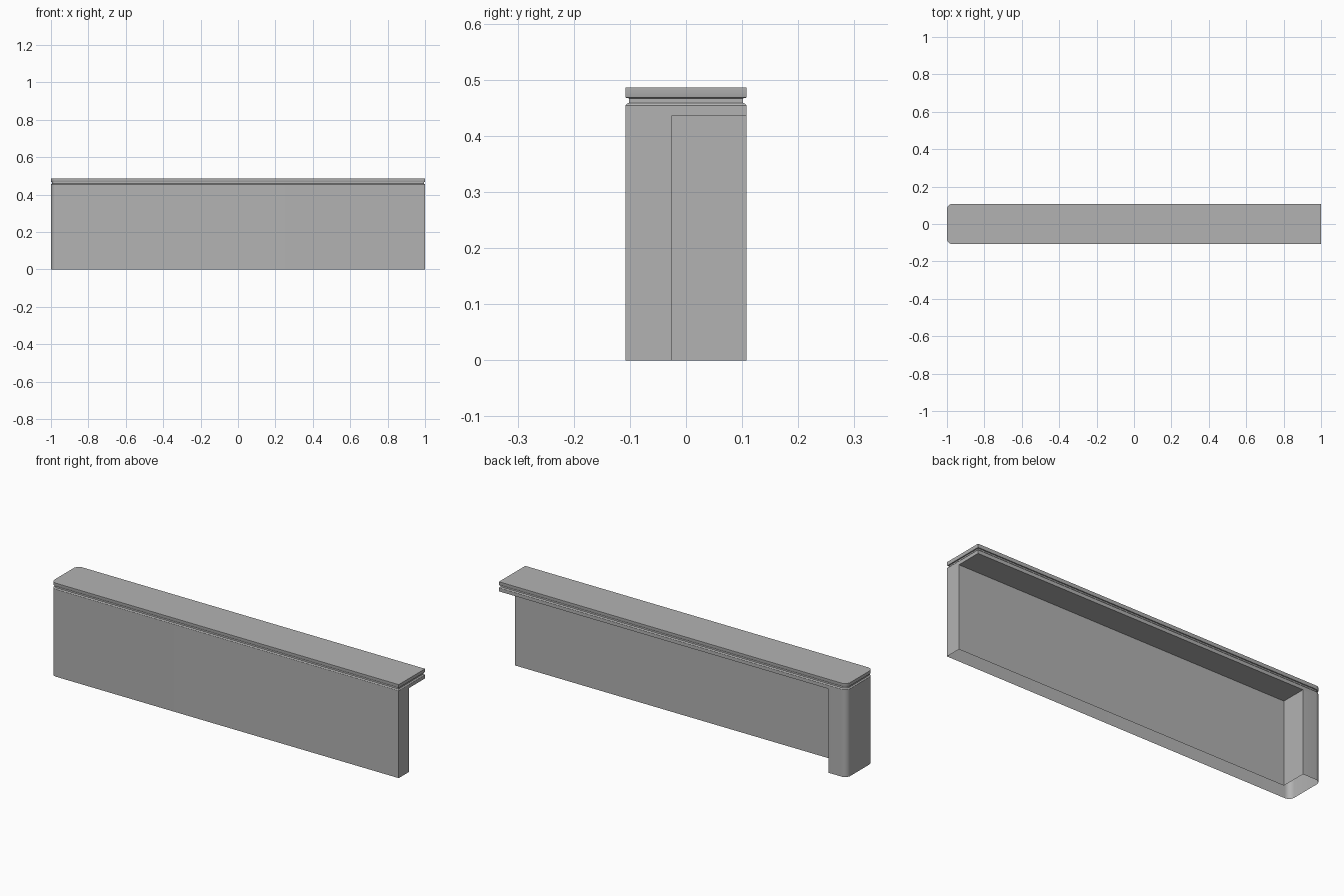
import bpy, bmesh, math

cube = bpy.data.objects.get("Cube")
if cube:
    bpy.data.objects.remove(cube)

HALF_X, HALF_Y = 1.0, 0.108
RECESS_X, RECESS_Y, RECESS_Z = -0.895, -0.025, 0.436
RADIUS = 0.03

gray = bpy.data.materials.new("light gray")
gray.use_nodes = True
color = (0.448, 0.448, 0.448, 1)
gray.diffuse_color = color
gray.node_tree.nodes["Principled BSDF"].inputs["Base Color"].default_value = color


def arc(cx, cy, r, start, steps=8):
    angles = [math.radians(start + 90 * i / steps) for i in range(steps + 1)]
    return [(cx + r * math.cos(a), cy + r * math.sin(a)) for a in angles]


def outline(inset=0, recessed=False):
    """Counterclockwise plan: square right end, rounded left end."""
    x, y = HALF_X - inset, HALF_Y - inset
    r = RADIUS - inset
    if recessed:
        right = [(x, -y), (x, RECESS_Y), (RECESS_X, RECESS_Y), (RECESS_X, y)]
    else:
        right = [(x, -y), (x, y)]
    return right + arc(-x + r, y - r, r, 90) + arc(-x + r, -y + r, r, 180)


def skin(name, rings, bottom=False, top=False):
    """Join a stack of (outline, height) rings with side faces."""
    bm = bmesh.new()
    loops = [[bm.verts.new((x, y, z)) for x, y in pts] for pts, z in rings]
    for low, high in zip(loops, loops[1:]):
        for i in range(len(low)):
            j = (i + 1) % len(low)
            bm.faces.new((low[i], low[j], high[j], high[i]))
    if bottom:
        bm.faces.new(loops[0][::-1])
    if top:
        bm.faces.new(loops[-1])
    mesh = bpy.data.meshes.new(name)
    bm.to_mesh(mesh)
    bm.free()
    mesh.materials.append(gray)
    obj = bpy.data.objects.new(name, mesh)
    bpy.context.collection.objects.link(obj)
    bpy.ops.object.select_all(action='DESELECT')
    obj.select_set(True)
    bpy.context.view_layer.objects.active = obj
    bpy.ops.object.shade_smooth_by_angle(angle=math.radians(30))
    return obj


# Hollow front panel and end post, open underneath
wall = outline(recessed=True)
skin("panel_and_post", [(wall, 0), (wall, RECESS_Z)])

# Underside of the overhang above the open back
ceiling = [(RECESS_X, RECESS_Y), (HALF_X, RECESS_Y), (HALF_X, HALF_Y), (RECESS_X, HALF_Y)]
skin("recess_ceiling", [(ceiling, RECESS_Z)], bottom=True)

# Upper band, groove and cap
skin("grooved_top", [
    (outline(), RECESS_Z), (outline(), 0.454), (outline(0.002), 0.457),
    (outline(0.006), 0.459), (outline(0.006), 0.467),
    (outline(0.001), 0.468), (outline(), 0.47), (outline(), 0.486),
], top=True)
